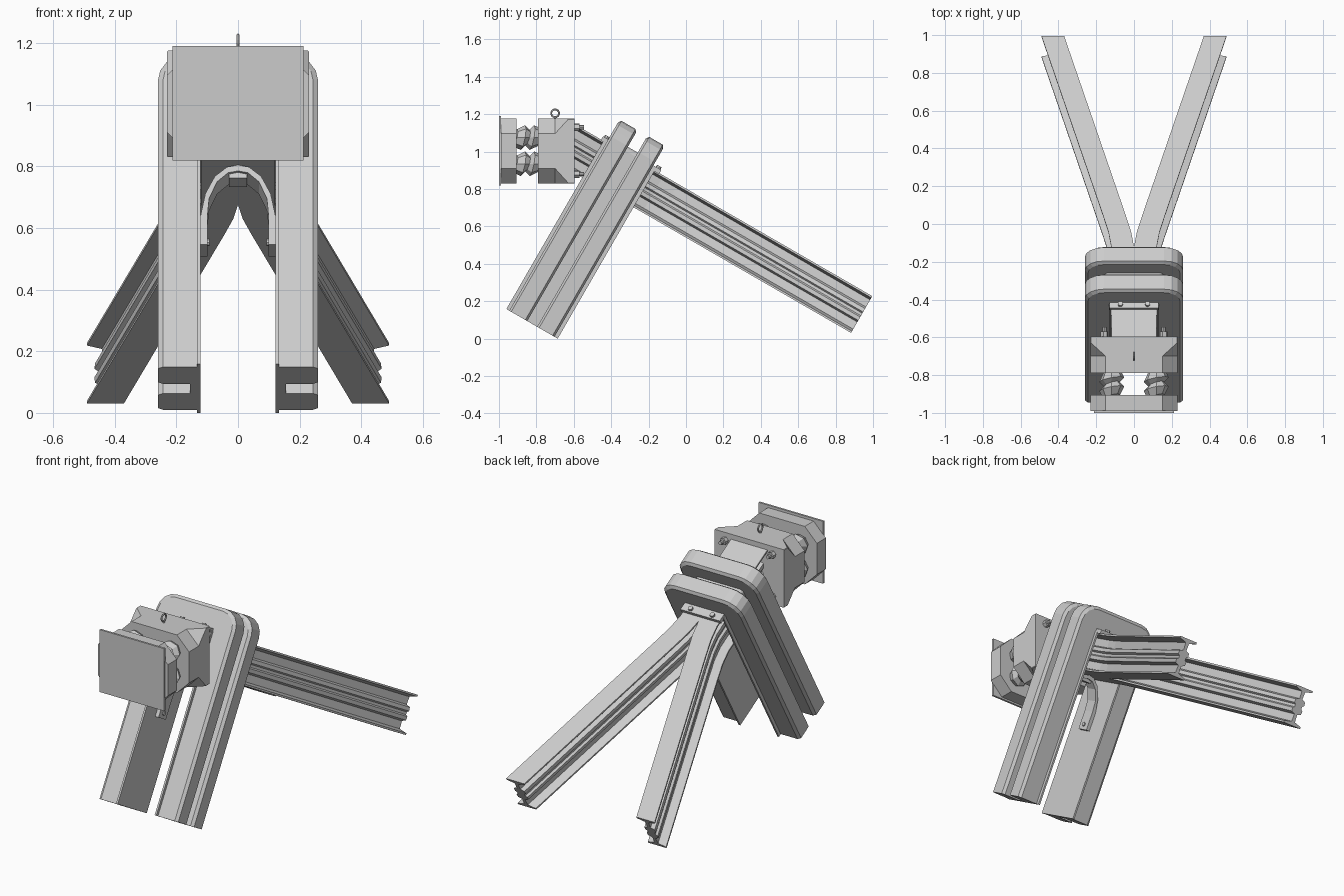
import bpy, bmesh, math
from mathutils import Vector

if "Cube" in bpy.data.objects:
    bpy.data.objects.remove(bpy.data.objects["Cube"])

C, S = math.cos(math.radians(30)), 0.5


def tilt(x, u, v):
    """Tilted frame: u runs up the legs, v runs back along the braces."""
    return Vector((x, S * u + C * v, C * u - S * v))


def loft(name, rings, closed=True):
    """Skin equal-length rings of points and cap both ends."""
    bm = bmesh.new()
    vs = [[bm.verts.new(p) for p in r] for r in rings]
    n = len(rings[0])
    for a, b in zip(vs, vs[1:]):
        for i in range(n):
            j = (i + 1) % n
            bm.faces.new((a[i], a[j], b[j], b[i]))
    bm.faces.new(vs[0][::-1])
    bm.faces.new(vs[-1])
    bmesh.ops.recalc_face_normals(bm, faces=bm.faces)
    me = bpy.data.meshes.new(name)
    bm.to_mesh(me)
    bm.free()
    ob = bpy.data.objects.new(name, me)
    bpy.context.collection.objects.link(ob)
    return ob


def tilted_box(name, x, u, v):
    return loft(name, [[tilt(a, u[0], v[0]), tilt(a, u[1], v[0]),
                        tilt(a, u[1], v[1]), tilt(a, u[0], v[1])] for a in x])


def rod(name, p, q, r, sides=8):
    p, q = Vector(p), Vector(q)
    d = (q - p).normalized()
    a = d.orthogonal().normalized()
    b = d.cross(a)
    angs = [2 * math.pi * i / sides for i in range(sides)]
    return loft(name, [[c + r * (a * math.cos(t) + b * math.sin(t)) for t in angs]
                       for c in (p, q)])


# Arch stations: (outer point, inner point) in the x-u plane
BASE, TOP, R = -0.343, 0.836, 0.1
half = [((0.26, BASE), (0.122, BASE))]
for i in range(5):
    t = math.pi / 2 * i / 4
    half.append(((0.16 + R * math.cos(t), TOP - R + R * math.sin(t)), (0.122, 0.698)))
stations = half + [((-o[0], o[1]), (-n[0], n[1])) for o, n in half[::-1]]


def arch(name, profile):
    """Sweep a (depth fraction, v) section round the bent frame."""
    rings = []
    for o, n in stations:
        rings.append([tilt(o[0] + (n[0] - o[0]) * d, o[1] + (n[1] - o[1]) * d, v)
                      for d, v in profile])
    return loft(name, rings)


# Front and back bent beams, the web between them and the wide inner plate
for name, v0, v1 in (("front_arch", -0.893, -0.782), ("back_arch", -0.721, -0.614)):
    arch(name, [(1, v0), (0.12, v0), (0, v0 + 0.012), (0, v1 - 0.012), (0.12, v1), (1, v1)])
arch("arch_web", [(1, -0.80), (0.75, -0.80), (0.75, -0.70), (1, -0.70)])
for s in (-1, 1):
    tilted_box("leg_inner_plate", (0.122 * s, 0.133 * s), (BASE, 0.70), (-0.911, -0.594))

# Spreading braces: two rails head to head, running forward as the neck
side = [(0.06, 0.695), (0.06, 0.685), (0.012, 0.672), (0.010, 0.628), (0.034, 0.618),
        (0.036, 0.597), (0.024, 0.589)]
side += [(w, 1.163 - u) for w, u in side[::-1]]
rail = side + [(-w, u) for w, u in side[::-1]]
path = [(0.06, -1.1), (0.06, -0.54), (0.075, -0.45), (0.103, -0.35), (0.43, 0.749)]
for s in (-1, 1):
    loft("brace_rail", [[tilt(s * (x + w), u, v) for w, u in rail] for x, v in path])

# Joint plate above the rails with bolts at both ends
tilted_box("joint_plate", (-0.13, 0.13), (0.69, 0.715), (-0.925, -0.565))
for s in (-1, 1):
    for v in (-0.905, -0.585):
        rod("joint_bolt", tilt(0.072 * s, 0.71, v), tilt(0.072 * s, 0.728, v), 0.014)

# Curved strap under the rails, bolted to the legs
hs = [(0.121, 0.17), (0.121, 0.28), (0.106, 0.36), (0.075, 0.425), (0.035, 0.46)]
strap = [(x, u) for x, u in hs] + [(0, 0.467)] + [(-x, u) for x, u in hs[::-1]]
rings = []
for x, u in strap:
    k = Vector((x, u - 0.2)) if u > 0.28 else Vector((x, 0))
    k = k.normalized() * 0.022
    rings.append([tilt(x, u, -0.80), tilt(x, u, -0.72),
                  tilt(x - k.x, u - k.y, -0.72), tilt(x - k.x, u - k.y, -0.80)])
loft("under_strap", rings)
tilted_box("strap_block", (-0.03, 0.03), (0.425, 0.46), (-0.79, -0.73))
for s in (-1, 1):
    rod("strap_bolt", tilt(0.11 * s, 0.2, -0.76), tilt(0.092 * s, 0.2, -0.76), 0.012)


# Buffer head: octagonal blocks, corners running out to square at the rear
def octagon(y, c, hx=0.23, hz=0.173, zc=1.003):
    pts = [(hx, hz - c), (hx - c, hz), (c - hx, hz), (-hx, hz - c),
           (-hx, c - hz), (c - hx, -hz), (hx - c, -hz), (hx, c - hz)]
    return [Vector((x, y, zc + z)) for x, z in pts]


loft("buffer_face", [octagon(y, 0.001, 0.213, 0.186, 1.005) for y in (-1.0, -0.988)])
loft("buffer_front_block", [octagon(y, 0.08) for y in (-0.99, -0.905)])
loft("buffer_rear_block", [octagon(-0.79, 0.08), octagon(-0.70, 0.08),
                           octagon(-0.63, 0.003), octagon(-0.595, 0.003)])

# Four ribbed, slightly skewed springs between the blocks
bands = [(-0.915, 0.045), (-0.872, 0.066), (-0.848, 0.042), (-0.824, 0.066), (-0.78, 0.045)]
for sx in (-1, 1):
    for z in (0.935, 1.075):
        loft("buffer_spring", [
            [Vector((sx * 0.118 + r * math.cos(t),
                     y + 0.012 * (math.cos(t) + math.sin(t)),
                     z + r * math.sin(t)))
             for t in [math.pi / 4 * i for i in range(8)]] for y, r in bands])

# Rear bolts with nuts
for sx in (-1, 1):
    for z in (0.88, 1.13):
        rod("rear_bolt", (0.157 * sx, -0.60, z), (0.157 * sx, -0.545, z), 0.011)
        rod("rear_nut", (0.157 * sx, -0.60, z), (0.157 * sx, -0.57, z), 0.021, 6)

# Lifting eye on the rear block
bpy.ops.mesh.primitive_torus_add(major_segments=14, minor_segments=6, major_radius=0.021,
                                 minor_radius=0.005, location=(0, -0.70, 1.205),
                                 rotation=(0, math.pi / 2, 0))
bpy.context.object.name = "lifting_eye"
rod("lifting_eye_stem", (0, -0.70, 1.165), (0, -0.70, 1.187), 0.006)
